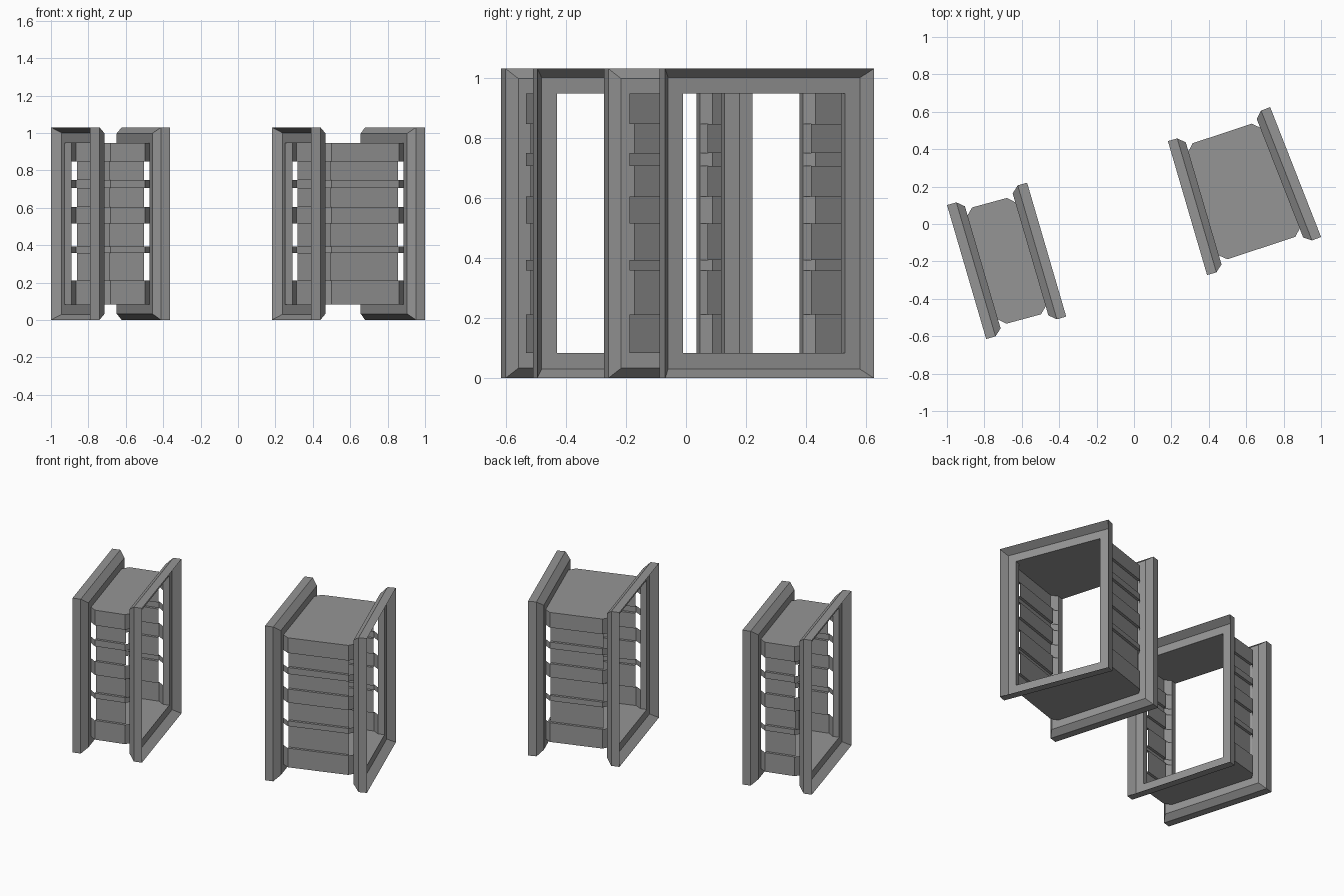
import bpy, bmesh
from math import cos, sin, radians
from mathutils import Vector

cube = bpy.data.objects.get("Cube")
if cube:
    bpy.data.objects.remove(cube, do_unlink=True)

grey = bpy.data.materials.new("plain_grey")
grey.use_nodes = True
colour = (0.3, 0.3, 0.3, 1)
grey.diffuse_color = colour
grey.node_tree.nodes["Principled BSDF"].inputs["Base Color"].default_value = colour

HALF, HEIGHT = 0.373, 1.03      # frame half width and height
DEPTH, RIM = 0.09, 0.083        # frame depth and rim width
BULGE, RECESS, END = 0.034, 0.017, 0.036
# Section through the rim: (depth from outer face, inset from outer edge)
SECTION = [(0, 0), (0.052, 0), (DEPTH, 0.033), (DEPTH, RIM), (0.05, RIM), (0.05, 0.03)]
# Heights where raised and recessed bands meet
LEVELS = [0.083, 0.211, 0.358, 0.393, 0.515, 0.605, 0.706, 0.749, 0.846, 0.947]


def finish(bm, name):
    bmesh.ops.remove_doubles(bm, verts=bm.verts, dist=0.0001)
    bmesh.ops.recalc_face_normals(bm, faces=bm.faces)
    mesh = bpy.data.meshes.new(name)
    bm.to_mesh(mesh)
    bm.free()
    mesh.materials.append(grey)
    bpy.context.collection.objects.link(bpy.data.objects.new(name, mesh))


def axes(angle):
    a = radians(angle)
    return Vector((cos(a), sin(a), 0)), Vector((-sin(a), cos(a), 0))


def frame(name, centre, angle, inward):
    """Rectangular rim swept around the opening."""
    along, across = axes(angle)
    bm = bmesh.new()
    loops = []
    for sy, top in ((-1, 0), (1, 0), (1, 1), (-1, 1)):
        loops.append([bm.verts.new(
            centre + along * inward * d + across * sy * (HALF - i)
            + Vector((0, 0, HEIGHT - i if top else i))) for d, i in SECTION])
    n = len(SECTION)
    for k in range(4):
        a, b = loops[k], loops[(k + 1) % 4]
        for j in range(n):
            m = (j + 1) % n
            bm.faces.new((a[j], a[m], b[m], b[j]))
    finish(bm, name)


def tunnel(name, c1, ang1, c2, ang2):
    """Thin ribbed sleeve between two frames."""
    n1, v1 = axes(ang1)
    n2, v2 = axes(ang2)
    start, stop = c1 + n1 * DEPTH, c2 - n2 * DEPTH
    e = END / (stop - start).length
    w = HALF - RIM
    bm = bmesh.new()

    def point(f, v, z):
        return (start + v1 * v).lerp(stop + v2 * v, f) + Vector((0, 0, z))

    def face(*pts):
        bm.faces.new([bm.verts.new(point(*p)) for p in pts])

    raised = [(0, w), (e, w + BULGE), (1 - e, w + BULGE), (1, w)]
    # Roof and floor
    for z in (LEVELS[0], LEVELS[-1]):
        for (f, v), (g, u) in zip(raised, raised[1:]):
            face((f, -v, z), (g, -u, z), (g, u, z), (f, v, z))
    for s in (-1, 1):
        outer, inner = s * (w + BULGE), s * (w + RECESS)
        for k, (lo, hi) in enumerate(zip(LEVELS, LEVELS[1:])):
            if k % 2 == 0:      # raised band with slanted ends
                for (f, v), (g, u) in zip(raised, raised[1:]):
                    face((f, s * v, lo), (g, s * u, lo), (g, s * u, hi), (f, s * v, hi))
            else:               # recessed band with ledges
                face((e, inner, lo), (1 - e, inner, lo), (1 - e, inner, hi), (e, inner, hi))
                for z in (lo, hi):
                    face((e, inner, z), (1 - e, inner, z), (1 - e, outer, z), (e, outer, z))
    finish(bm, name)


# Each unit: name, outer face centre and turn of its two frames
for side, x1, y1, a1, x2, y2, a2 in (
        ("right", -0.895, -0.257, 16.3, -0.467, -0.137, 16.3),
        ("left", 0.286, 0.085, 16.3, 0.864, 0.278, 21.4)):
    c1, c2 = Vector((x1, y1, 0)), Vector((x2, y2, 0))
    frame(side + "_unit_right_frame", c1, a1, 1)
    frame(side + "_unit_left_frame", c2, a2, -1)
    tunnel(side + "_unit_ribbed_sleeve", c1, a1, c2, a2)
